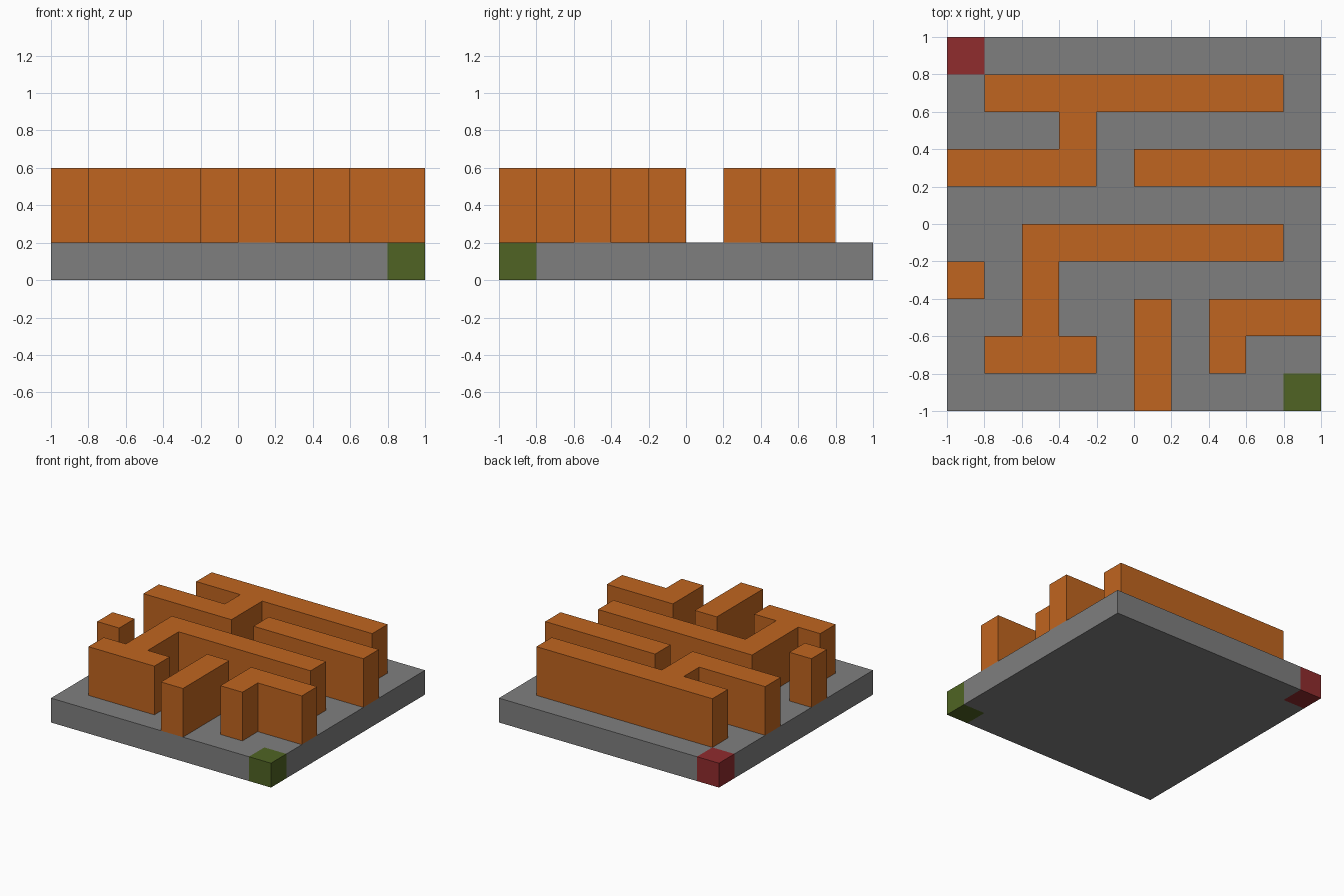
import bpy
import bmesh

cube = bpy.data.objects.get("Cube")
if cube:
    bpy.data.objects.remove(cube, do_unlink=True)

# Floor plan, back row first: # wall, . floor, s start corner, e end corner
PLAN = [
    "s.........",
    ".########.",
    "...#......",
    "####.#####",
    "..........",
    "..#######.",
    "#.#.......",
    "..#..#.###",
    ".###.#.#..",
    ".....#...e",
]
CELL = 0.2


def material(name, rgb):
    mat = bpy.data.materials.new(name)
    mat.use_nodes = True
    mat.diffuse_color = (*rgb, 1)
    mat.node_tree.nodes["Principled BSDF"].inputs["Base Color"].default_value = (*rgb, 1)
    return mat


def block(name, symbols, bottom, top, mat):
    """Raise every plan cell marked with one of the symbols into a solid."""
    bm = bmesh.new()
    for row, line in enumerate(PLAN):
        for col, symbol in enumerate(line):
            if symbol in symbols:
                x, y = col * CELL - 1, 1 - row * CELL
                corners = [(x, y - CELL), (x + CELL, y - CELL), (x + CELL, y), (x, y)]
                bm.faces.new([bm.verts.new((*c, bottom)) for c in corners])
    bmesh.ops.remove_doubles(bm, verts=bm.verts, dist=0.001)
    # Merge cells into one outline per piece, then extrude it upward
    bmesh.ops.dissolve_limit(bm, angle_limit=0.01, verts=bm.verts, edges=bm.edges)
    raised = bmesh.ops.extrude_face_region(bm, geom=bm.faces[:], use_keep_orig=True)
    verts = [v for v in raised["geom"] if isinstance(v, bmesh.types.BMVert)]
    bmesh.ops.translate(bm, verts=verts, vec=(0, 0, top - bottom))
    bmesh.ops.recalc_face_normals(bm, faces=bm.faces)
    mesh = bpy.data.meshes.new(name)
    bm.to_mesh(mesh)
    bm.free()
    mesh.materials.append(mat)
    bpy.context.collection.objects.link(bpy.data.objects.new(name, mesh))


# Floor slab with its two coloured corners, and the walls standing on it
block("floor_slab", ".#", 0, CELL, material("grey", (0.212, 0.212, 0.212)))
block("start_corner", "s", 0, CELL, material("red", (0.28, 0.025, 0.027)))
block("end_corner", "e", 0, CELL, material("green", (0.08, 0.127, 0.017)))
block("maze_walls", "#", CELL, 3 * CELL, material("orange", (0.527, 0.13, 0.014)))
